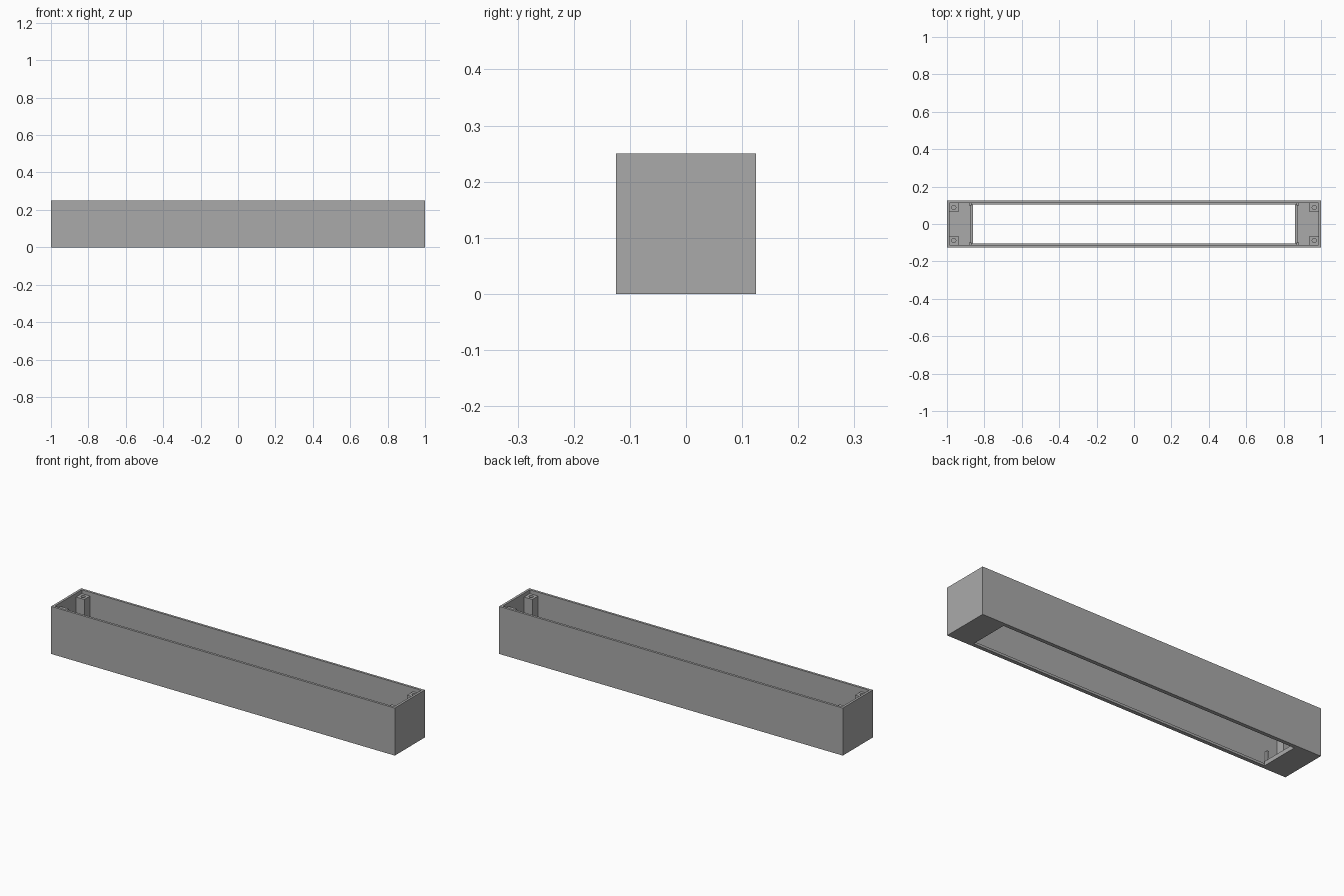
import bpy, math

cube = bpy.data.objects.get("Cube")
if cube:
    bpy.data.objects.remove(cube, do_unlink=True)

grey = bpy.data.materials.new("mid_grey")
grey.use_nodes = True
colour = (0.4, 0.4, 0.4, 1)
grey.diffuse_color = colour
grey.node_tree.nodes["Principled BSDF"].inputs["Base Color"].default_value = colour

LENGTH, WIDTH, HEIGHT = 2.0, 0.25, 0.25
WALL, FLOOR, RECESS = 0.0125, 0.0125, 0.02
OPEN_X, OPEN_Y = 0.86, 0.105


def box(name, low, high):
    """Box between two opposite corners."""
    centre = [(a + b) / 2 for a, b in zip(low, high)]
    bpy.ops.mesh.primitive_cube_add(size=1, location=centre)
    obj = bpy.context.object
    obj.name = name
    obj.scale = [b - a for a, b in zip(low, high)]
    bpy.ops.object.transform_apply(location=False, rotation=False, scale=True)
    obj.data.materials.append(grey)
    return obj


def cut(obj, cutter):
    """Subtract a cutter and remove it."""
    mod = obj.modifiers.new("cut", 'BOOLEAN')
    mod.operation = 'DIFFERENCE'
    mod.solver = 'EXACT'
    mod.object = cutter
    bpy.context.view_layer.objects.active = obj
    bpy.ops.object.modifier_apply(modifier=mod.name)
    bpy.data.objects.remove(cutter, do_unlink=True)


# Long open box with a rectangular opening in its floor
x, y = LENGTH / 2, WIDTH / 2
case = box("case", (-x, -y, 0), (x, y, HEIGHT))
cut(case, box("cavity", (WALL - x, WALL - y, FLOOR), (x - WALL, y - WALL, HEIGHT + 0.1)))
cut(case, box("opening", (-OPEN_X, -OPEN_Y, -0.1), (OPEN_X, OPEN_Y, 0.1)))

inner_x, inner_y = x - WALL, y - WALL
post = 0.048
for sx, side in ((-1, "right"), (1, "left")):
    # Low ridge along each end of the opening
    box(side + "_ridge", (min(sx * OPEN_X, sx * 0.875), -OPEN_Y, FLOOR),
        (max(sx * OPEN_X, sx * 0.875), OPEN_Y, FLOOR + 0.01))
    for sy, end in ((-1, "front"), (1, "back")):
        # Square screw post with a round hole
        xs = sorted((sx * inner_x, sx * (inner_x - post)))
        ys = sorted((sy * inner_y, sy * (inner_y - post)))
        top = HEIGHT - RECESS
        pillar = box(f"{end}_{side}_screw_post", (xs[0], ys[0], FLOOR), (xs[1], ys[1], top))
        bpy.ops.mesh.primitive_cylinder_add(vertices=24, radius=0.011, depth=0.16,
                                            location=(sum(xs) / 2, sum(ys) / 2, top))
        cut(pillar, bpy.context.object)
        # Short guide tab beside the opening
        xs = sorted((sx * 0.87, sx * 0.882))
        ys = sorted((sy * inner_y, sy * 0.098))
        box(f"{end}_{side}_guide_tab", (xs[0], ys[0], FLOOR), (xs[1], ys[1], 0.08))
